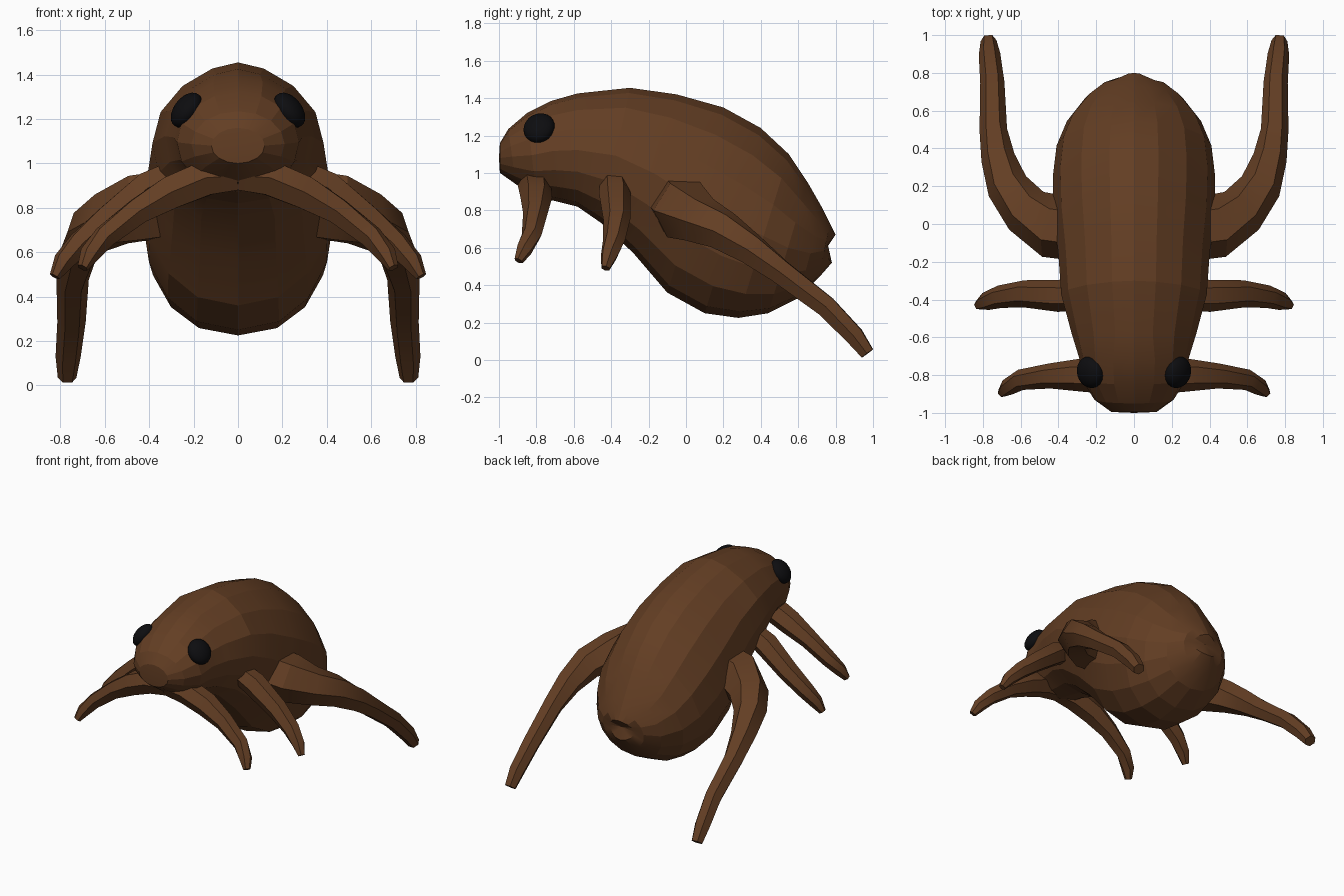
import bpy, bmesh, math
from mathutils import Vector, Matrix

if "Cube" in bpy.data.objects:
    bpy.data.objects.remove(bpy.data.objects["Cube"])


def material(name, rgb):
    m = bpy.data.materials.new(name)
    m.diffuse_color = (*rgb, 1)
    m.use_nodes = True
    m.node_tree.nodes["Principled BSDF"].inputs["Base Color"].default_value = m.diffuse_color
    return m


brown = material("chestnut brown", (0.125, 0.048, 0.017))
black = material("eye black", (0.004, 0.004, 0.005))


def finish(bm, name, mat, mirror=False, angle=14):
    bmesh.ops.recalc_face_normals(bm, faces=bm.faces)
    me = bpy.data.meshes.new(name)
    bm.to_mesh(me)
    bm.free()
    me.materials.append(mat)
    ob = bpy.data.objects.new(name, me)
    bpy.context.collection.objects.link(ob)
    if mirror:
        ob.modifiers.new("mirror", "MIRROR")
    bpy.ops.object.select_all(action="DESELECT")
    ob.select_set(True)
    bpy.context.view_layer.objects.active = ob
    bpy.ops.object.shade_smooth_by_angle(angle=math.radians(angle))
    return ob


def loft(rings, start, end):
    """Skin a list of point rings and close both ends with a fan."""
    bm = bmesh.new()
    vs = [[bm.verts.new(p) for p in r] for r in rings]
    n = len(vs[0])
    for a, b in zip(vs, vs[1:]):
        for i in range(n):
            j = (i + 1) % n
            bm.faces.new((a[i], a[j], b[j], b[i]))
    for ring, tip in ((vs[0], start), (vs[-1], end)):
        c = bm.verts.new(tip)
        for i in range(n):
            bm.faces.new((ring[i], ring[(i + 1) % n], c))
    return bm


# Body: slanted rings given as top y, top z, bottom y, bottom z, half width
sections = [
    (-0.995, 1.16, -0.995, 1.00, 0.12), (-0.95, 1.235, -0.91, 0.94, 0.21),
    (-0.85, 1.32, -0.80, 0.87, 0.275), (-0.72, 1.385, -0.70, 0.85, 0.29),
    (-0.58, 1.425, -0.58, 0.82, 0.33), (-0.30, 1.455, -0.45, 0.73, 0.385),
    (-0.05, 1.42, -0.28, 0.57, 0.40), (0.20, 1.35, -0.10, 0.36, 0.425),
    (0.40, 1.24, 0.10, 0.25, 0.43), (0.55, 1.10, 0.28, 0.225, 0.41),
    (0.65, 0.95, 0.44, 0.25, 0.355), (0.73, 0.81, 0.60, 0.33, 0.26),
    (0.77, 0.73, 0.71, 0.44, 0.17), (0.80, 0.67, 0.78, 0.52, 0.10)]
SIDES = 16
rings = []
for k, (ty, tz, by, bz, w) in enumerate(sections):
    top, bot = Vector((0, ty, tz)), Vector((0, by, bz))
    mid, half = (top + bot) / 2, (top - bot) / 2
    ring = []
    for i in range(SIDES):
        a = 2 * math.pi * i / SIDES
        # narrower back, fuller belly, plain oval head
        power = 1.0 if k < 4 else (1.25 if math.cos(a) > 0 else 0.88)
        s = math.copysign(abs(math.sin(a)) ** power, math.sin(a))
        bend = -0.04 * s * s if k == len(sections) - 1 else 0
        ring.append(mid + half * math.cos(a) + Vector((w * s, bend, 0)))
    rings.append(ring)
finish(loft(rings, (0, -1.0, 1.08), (0, 0.76, 0.61)), "body", brown)


# Legs: tapered six-sided tubes along x, y, z, radius
def leg(name, path):
    pts = [Vector(p[:3]) for p in path]
    rings = []
    for i, p in enumerate(pts):
        d = (pts[min(i + 1, len(pts) - 1)] - pts[max(i - 1, 0)]).normalized()
        u = d.cross(Vector((0, 0, 1))).normalized()
        v = u.cross(d)
        rings.append([p + path[i][3] * (u * math.cos(k * math.pi / 3) + v * math.sin(k * math.pi / 3))
                      for k in range(6)])
    finish(loft(rings, pts[0], pts[-1]), name, brown, mirror=True, angle=25)


leg("front_legs", [(0.0, -0.82, 0.945, 0.075), (0.14, -0.81, 0.935, 0.09), (0.30, -0.80, 0.87, 0.085),
                   (0.45, -0.805, 0.785, 0.066), (0.60, -0.825, 0.67, 0.055), (0.67, -0.865, 0.59, 0.045),
                   (0.70, -0.895, 0.53, 0.025)])
leg("middle_legs", [(0.22, -0.39, 0.98, 0.07), (0.40, -0.38, 0.89, 0.085), (0.58, -0.37, 0.75, 0.072),
                    (0.71, -0.385, 0.64, 0.06), (0.785, -0.41, 0.56, 0.048), (0.825, -0.43, 0.49, 0.025)])
leg("hind_legs", [(0.18, -0.04, 0.84, 0.17), (0.44, -0.01, 0.80, 0.17), (0.57, 0.07, 0.75, 0.135),
                  (0.67, 0.20, 0.69, 0.112), (0.72, 0.35, 0.59, 0.09), (0.745, 0.50, 0.475, 0.073),
                  (0.75, 0.75, 0.285, 0.064), (0.765, 0.90, 0.13, 0.057), (0.77, 0.97, 0.035, 0.042)])

# Eyes: flattened balls facing out and up
bm = bmesh.new()
turn = Vector((0.76, -0.22, 0.6)).to_track_quat("Z", "Y").to_matrix().to_4x4()
bmesh.ops.create_icosphere(bm, subdivisions=3, radius=1,
                           matrix=Matrix.Translation((0.232, -0.785, 1.24)) @ turn @ Matrix.Diagonal((0.085, 0.09, 0.055, 1)))
finish(bm, "eyes", black, mirror=True, angle=30)
